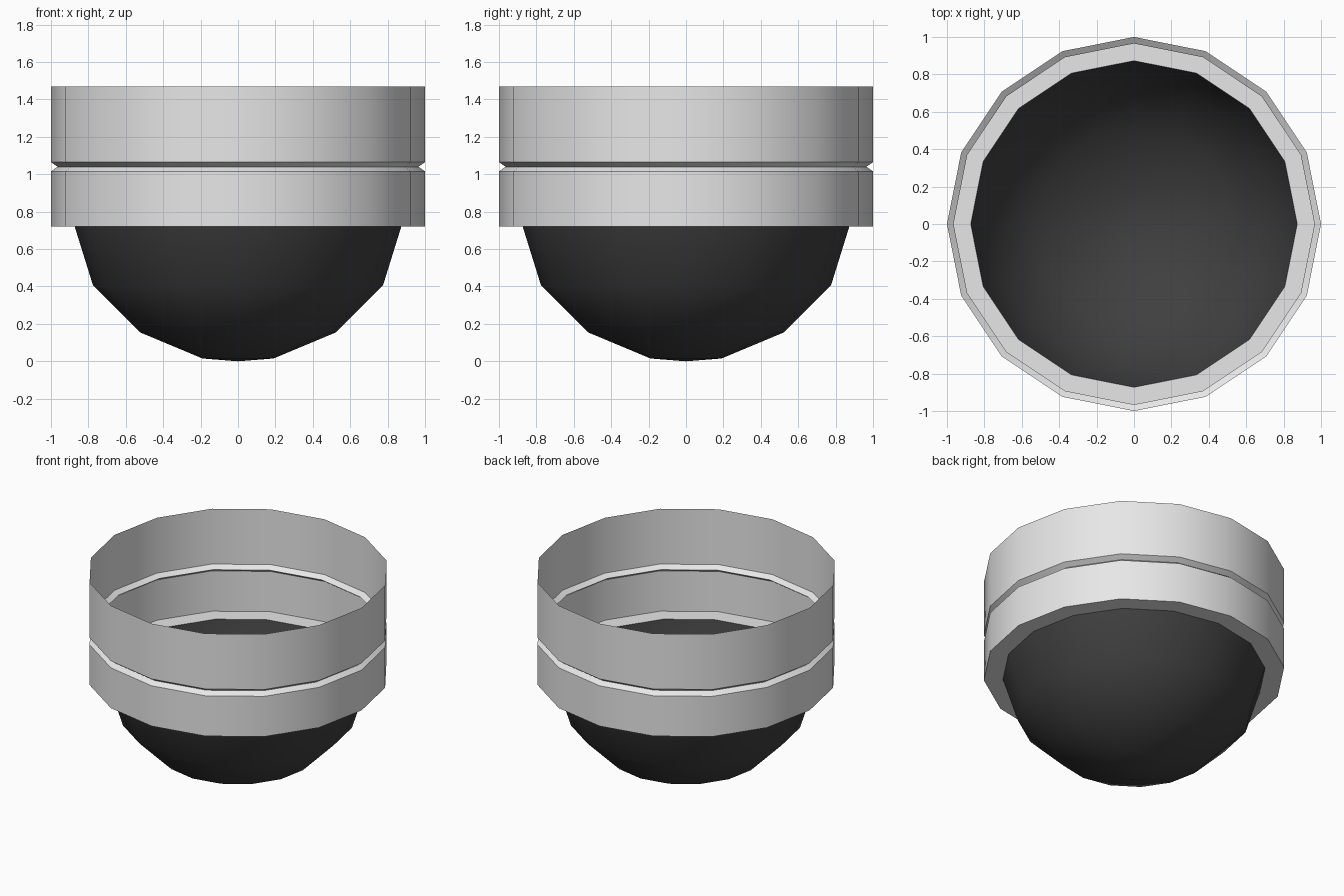
import bpy
import bmesh
from math import cos, sin, tau

SIDES = 16

cube = bpy.data.objects.get("Cube")
if cube:
    bpy.data.objects.remove(cube, do_unlink=True)


def make_material(name, value):
    mat = bpy.data.materials.new(name)
    mat.use_nodes = True
    colour = (value, value, value, 1)
    mat.diffuse_color = colour
    mat.node_tree.nodes["Principled BSDF"].inputs["Base Color"].default_value = colour
    return mat


def lathe(name, profile, mat):
    """Revolve (radius, height) points about z; radius 0 makes a pole."""
    bm = bmesh.new()
    rings = []
    for r, z in profile:
        count = SIDES if r else 1
        rings.append([bm.verts.new((r * cos(tau * i / SIDES), r * sin(tau * i / SIDES), z))
                      for i in range(count)])
    for low, high in zip(rings, rings[1:]):
        for i in range(SIDES):
            j = (i + 1) % SIDES
            if len(low) == 1:
                bm.faces.new((low[0], high[j], high[i]))
            else:
                bm.faces.new((low[i], low[j], high[j], high[i]))
    mesh = bpy.data.meshes.new(name)
    bm.to_mesh(mesh)
    bm.free()
    mesh.materials.append(mat)
    obj = bpy.data.objects.new(name, mesh)
    bpy.context.collection.objects.link(obj)
    bpy.ops.object.select_all(action="DESELECT")
    obj.select_set(True)
    bpy.context.view_layer.objects.active = obj
    bpy.ops.object.shade_smooth_by_angle(angle=tau / 12)
    return obj


grey = make_material("light grey", 0.8)
black = make_material("soft black", 0.05)

# Thin open collar: flat lower lip, lower band, V groove, upper band
lathe("collar", [(0.873, 0.72), (1, 0.72), (1, 1.015), (0.965, 1.04),
                 (1, 1.065), (1, 1.47)], grey)

# Hollow rounded bowl hanging below the lip
lathe("bowl", [(0, 0), (0.19, 0.015), (0.525, 0.155),
               (0.775, 0.405), (0.873, 0.72)], black)
